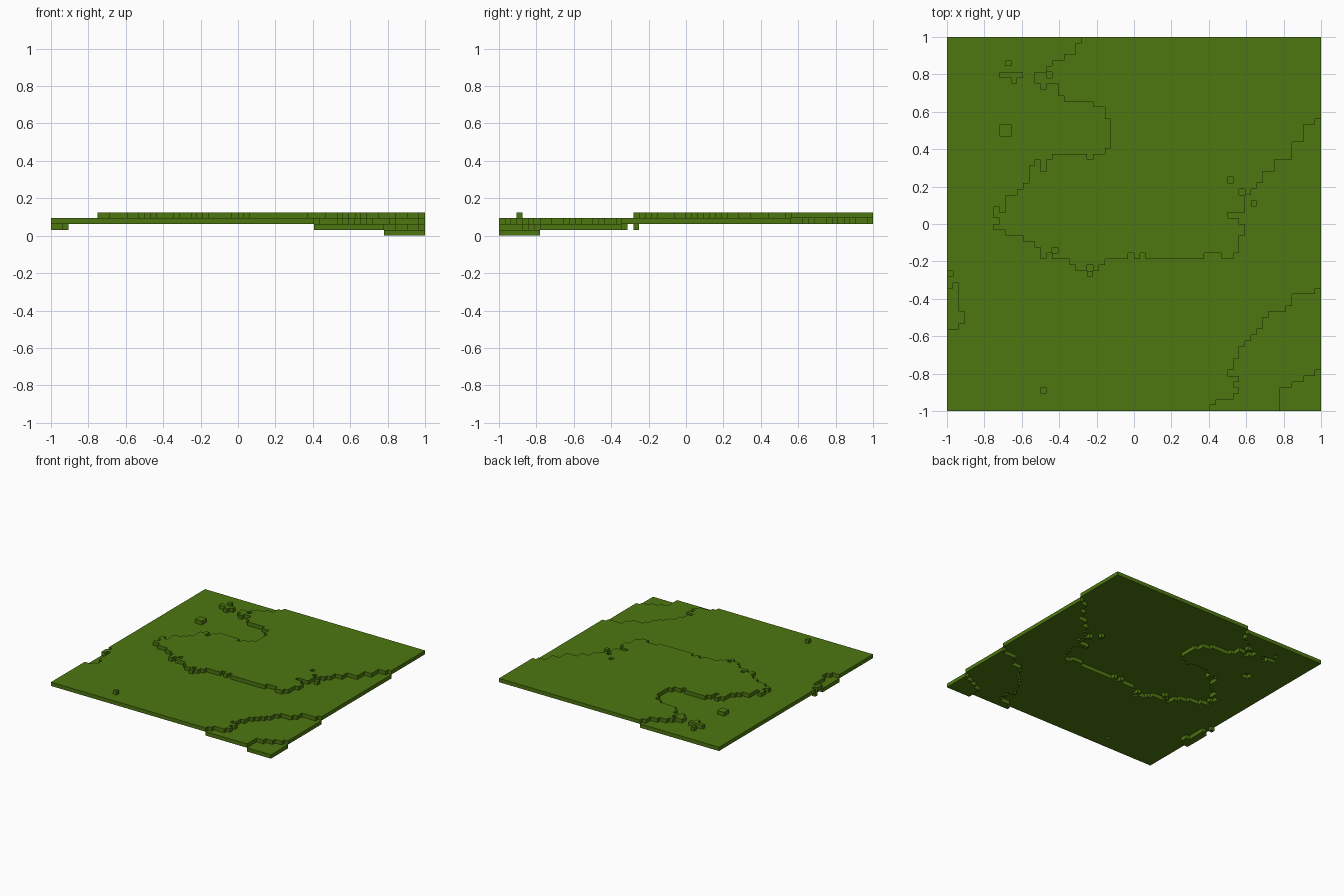
import bpy, bmesh

if "Cube" in bpy.data.objects:
    bpy.data.objects.remove(bpy.data.objects["Cube"], do_unlink=True)

N = 64            # blocks per side
S = 2.0 / N       # block size

grass = bpy.data.materials.new("grass green")
grass.use_nodes = True
colour = (0.075, 0.185, 0.005, 1)
grass.diffuse_color = colour
grass.node_tree.nodes["Principled BSDF"].inputs["Base Color"].default_value = colour
grass.node_tree.nodes["Principled BSDF"].inputs["Roughness"].default_value = 0.9


def block(c0, r0, w=1, h=1):
    """Cells of a rectangle; columns run from the left, rows from the back."""
    return {(c, r) for c in range(c0, c0 + w) for r in range(r0, r0 + h)}


def rows(first, starts, ends):
    """Cells filled between a start and an end column on each row."""
    return {(c, first + i) for i, (a, b) in enumerate(zip(starts, ends)) for c in range(a, b)}


# Plateau: start and end column of each row from the back
plateau = rows(0,
    [23, 22, 22, 20, 18, 17, 15, 15, 16, 19, 20, 25, 27, 27] + [28] * 5 +
    [27, 18, 15, 14, 14, 14, 13, 12, 10, 10, 8, 8, 9, 8, 10, 13, 15, 16, 16, 21, 22, 24],
    [64] * 14 + [63, 61, 61, 61, 59, 59, 59, 56, 56, 54, 54, 53, 52] +
    [51, 51, 51, 48, 50, 51, 51, 50, 50, 50, 49, 27, 26, 25])
# Notches and pits in the plateau
for pit in [(17, 6), (17, 8, 2), (24, 20), (16, 21, 1, 2), (9, 29), (18, 36), (17, 37),
            (31, 37), (33, 37), (44, 37, 3), (24, 39), (48, 24), (50, 26)]:
    plateau -= block(*pit)
# Loose raised blocks
for bump in [(10, 4), (9, 6, 4), (11, 7), (9, 15, 2, 2), (16, 60), (52, 28)]:
    plateau |= block(*bump)

# Lowest corner
corner = rows(57, [63, 61, 59] + [57] * 4, [N] * 7)

# Lower slope at the front, and the dip on the right-hand edge
slope_starts = [63, 59, 59, 58, 55, 54, 54, 53, 52, 51, 50, 50, 49, 49, 48, 50, 49, 50, 49, 46, 45]
slope = rows(43, slope_starts, [N] * 21) - corner
dip = block(0, 40) | block(1, 42) | block(0, 43, 2, 4) | block(0, 47, 3, 2) | block(0, 49, 2)
slope |= dip

meadow = block(0, 0, N, N) - plateau - slope - corner


def layer(name, cells, level):
    """One block-thick slab covering the given cells."""
    bm = bmesh.new()
    verts = {}

    def vert(c, r):
        if (c, r) not in verts:
            verts[c, r] = bm.verts.new((c * S - 1, 1 - r * S, level * S))
        return verts[c, r]

    for c, r in sorted(cells):
        bm.faces.new([vert(c, r), vert(c, r + 1), vert(c + 1, r + 1), vert(c + 1, r)])
    # keep the lower faces and extrude a copy upwards
    geom = bmesh.ops.extrude_face_region(bm, geom=bm.faces[:], use_keep_orig=True)["geom"]
    top = [g for g in geom if isinstance(g, bmesh.types.BMVert)]
    bmesh.ops.translate(bm, verts=top, vec=(0, 0, S))
    bmesh.ops.recalc_face_normals(bm, faces=bm.faces[:])
    mesh = bpy.data.meshes.new(name)
    bm.to_mesh(mesh)
    bm.free()
    mesh.materials.append(grass)
    bpy.context.collection.objects.link(bpy.data.objects.new(name, mesh))


for level, (name, cells) in enumerate([("low_corner", corner), ("lower_slope", slope),
                                       ("meadow", meadow), ("plateau", plateau)]):
    layer(name, cells, level)
